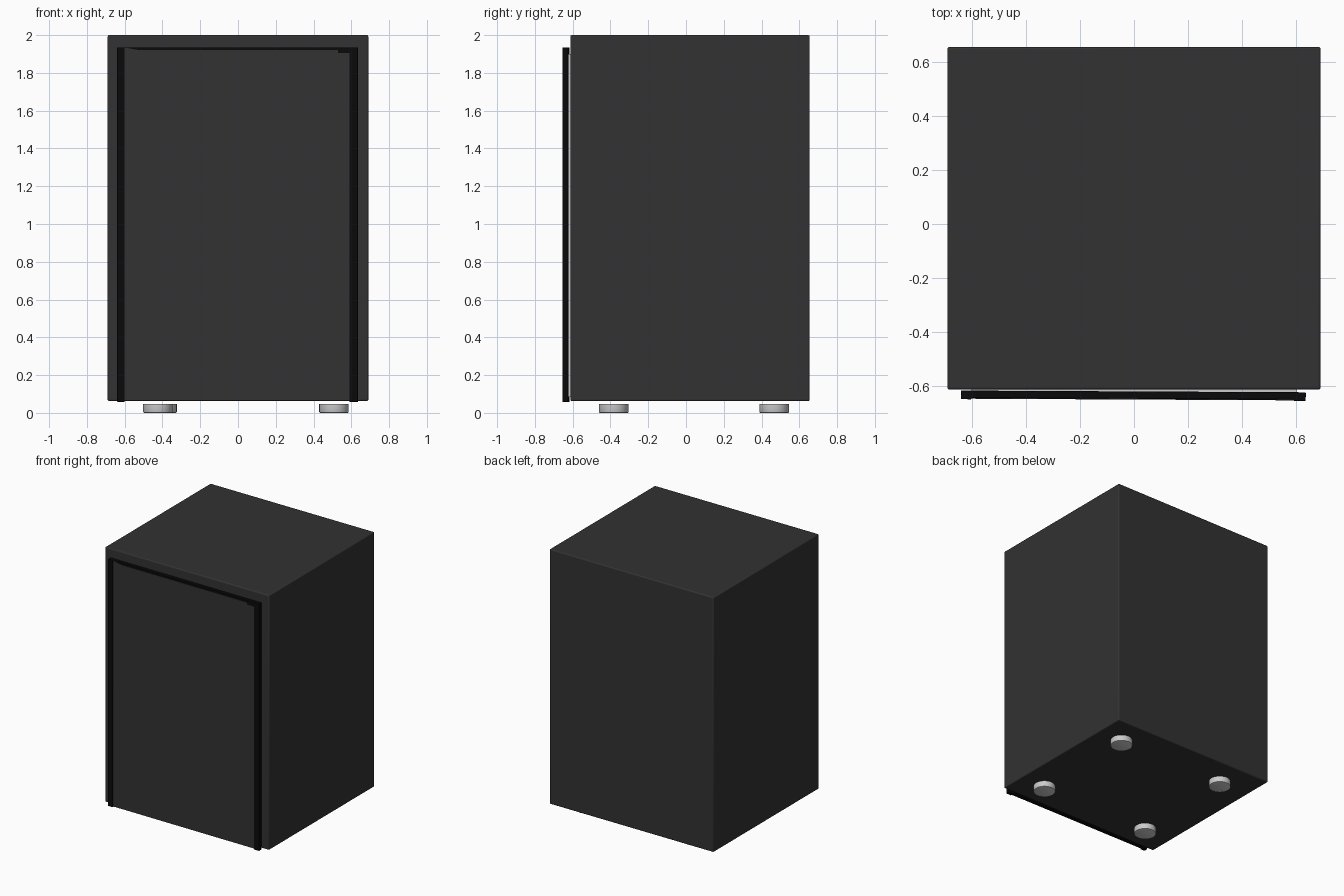
import bpy, bmesh, math

if "Cube" in bpy.data.objects:
    bpy.data.objects.remove(bpy.data.objects["Cube"])


def material(name, v):
    m = bpy.data.materials.new(name)
    m.diffuse_color = (v, v, v, 1)
    m.use_nodes = True
    m.node_tree.nodes["Principled BSDF"].inputs["Base Color"].default_value = m.diffuse_color
    return m


CHARCOAL = material("charcoal", 0.032)
BLACK = material("black", 0.003)


def add_object(name, bm, mat=None, bevel=0):
    bmesh.ops.recalc_face_normals(bm, faces=bm.faces)
    me = bpy.data.meshes.new(name)
    bm.to_mesh(me)
    bm.free()
    ob = bpy.data.objects.new(name, me)
    bpy.context.collection.objects.link(ob)
    if mat:
        me.materials.append(mat)
    if bevel:
        mod = ob.modifiers.new("edge_rounding", 'BEVEL')
        mod.width = bevel
        mod.segments = 3
    bpy.context.view_layer.objects.active = ob
    ob.select_set(True)
    bpy.ops.object.shade_smooth_by_angle(angle=math.radians(35))
    ob.select_set(False)
    return ob


def slab(name, outline, y0, y1, mat=None, bevel=0):
    """Extrude an x-z outline from y0 to y1."""
    bm = bmesh.new()
    face = bm.faces.new([bm.verts.new((x, y0, z)) for x, z in outline])
    ext = bmesh.ops.extrude_face_region(bm, geom=[face])
    for v in ext["geom"]:
        if isinstance(v, bmesh.types.BMVert):
            v.co.y = y1
    return add_object(name, bm, mat, bevel)


def rect(x0, x1, z0, z1):
    return [(x0, z0), (x1, z0), (x1, z1), (x0, z1)]


# Cabinet
slab("cabinet", rect(-0.69, 0.69, 0.063, 2.0), -0.612, 0.655, CHARCOAL, 0.008)

# Light seal behind the door
slab("door_seal", rect(-0.60, 0.60, 0.085, 1.90), -0.622, -0.605)

# Door: black core, side trims and a charcoal face panel, hung slightly askew
panel_outline = [(-0.60, 0.065), (0.592, 0.065), (0.592, 1.905), (0.53, 1.905),
                 (0.53, 1.92), (-0.52, 1.92), (-0.60, 1.934)]
door = [
    slab("door_core", rect(-0.637, 0.633, 0.063, 1.935), 0.015, -0.012, BLACK, 0.003),
    slab("door_panel", panel_outline, 0.0, -0.015, CHARCOAL),
    slab("door_trim_left", rect(-0.64, -0.60, 0.058, 1.935), 0.015, -0.017, BLACK, 0.003),
    slab("door_trim_right", rect(0.59, 0.635, 0.058, 1.935), 0.015, -0.017, BLACK, 0.003),
]
for part in door:
    part.location.y = -0.634
    part.rotation_euler.z = -0.005

# Round feet with a chamfered lower rim
for name, x, y in [("foot_front_left", -0.424, -0.383), ("foot_back_left", -0.402, 0.467),
                   ("foot_front_right", 0.508, -0.383), ("foot_back_right", 0.508, 0.467)]:
    bm = bmesh.new()
    bmesh.ops.create_cone(bm, cap_ends=True, segments=32, radius1=0.078,
                          radius2=0.078, depth=0.046)
    rim = [e for e in bm.edges if all(v.co.z < 0 for v in e.verts)]
    bmesh.ops.bevel(bm, geom=rim, offset=0.005, segments=2, affect='EDGES', profile=0.5)
    add_object(name, bm).location = (x, y, 0.023)
